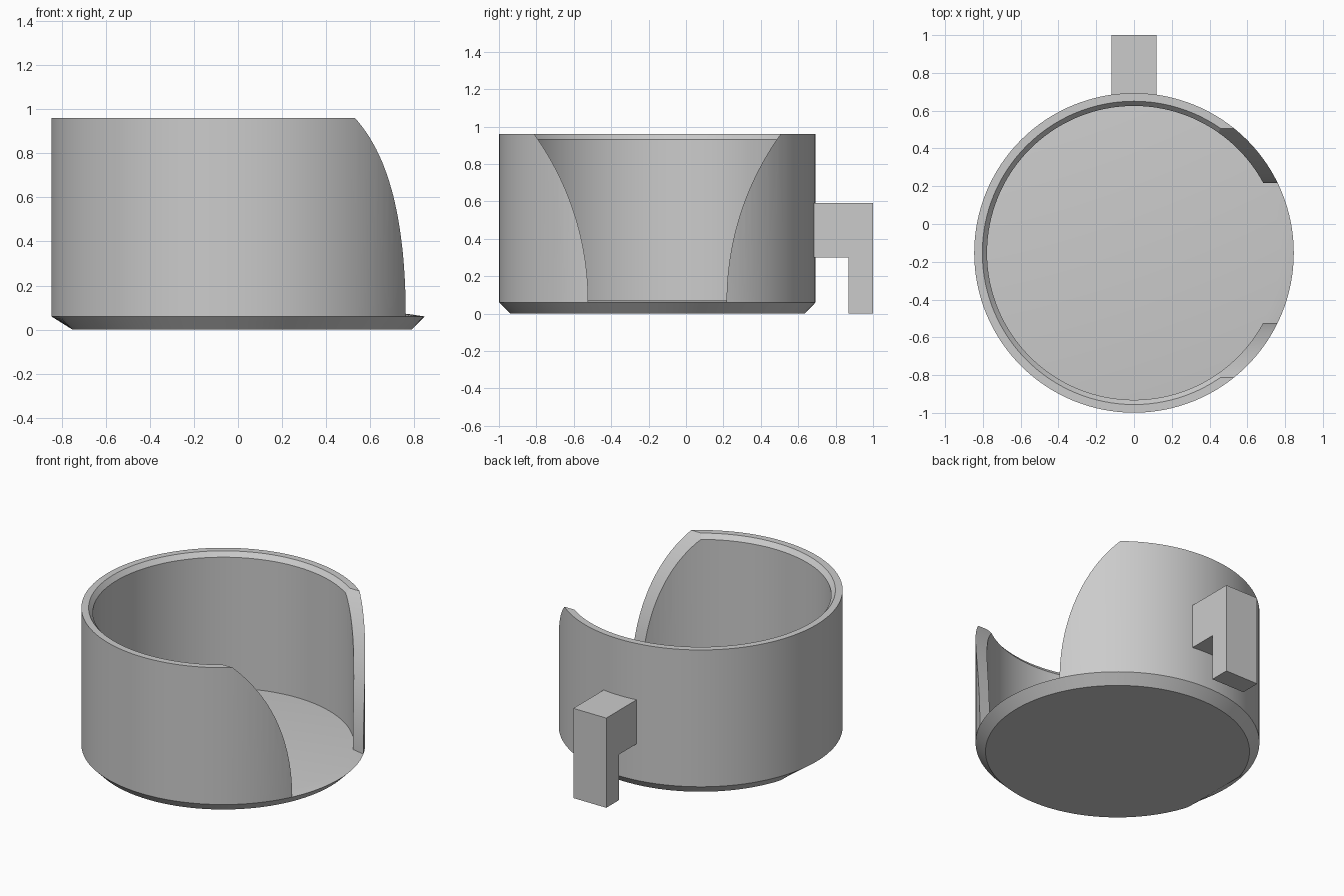
import bpy, bmesh
from math import sin, cos, tau, radians

cube = bpy.data.objects.get("Cube")
if cube:
    bpy.data.objects.remove(cube, do_unlink=True)

CY = -0.153          # centre of the cup along y
R_OUT, R_IN = 0.846, 0.778
SIDES = 128

grey = bpy.data.materials.new("light_grey")
grey.use_nodes = True
grey.diffuse_color = (0.6, 0.6, 0.6, 1)
grey.node_tree.nodes["Principled BSDF"].inputs["Base Color"].default_value = (0.6, 0.6, 0.6, 1)


def finish(name, bm):
    bmesh.ops.recalc_face_normals(bm, faces=bm.faces)
    mesh = bpy.data.meshes.new(name)
    bm.to_mesh(mesh)
    bm.free()
    mesh.materials.append(grey)
    obj = bpy.data.objects.new(name, mesh)
    bpy.context.collection.objects.link(obj)
    return obj


def lathe(name, profile, closed):
    """Spin (radius, z) points; a closed profile makes a ring, an open one gets end caps."""
    bm = bmesh.new()
    rings = [[bm.verts.new((r * cos(tau * i / SIDES), CY + r * sin(tau * i / SIDES), z))
              for i in range(SIDES)] for r, z in profile]
    pairs = list(zip(rings, rings[1:]))
    if closed:
        pairs.append((rings[-1], rings[0]))
    else:
        bm.faces.new(rings[0])
        bm.faces.new(rings[-1])
    for a, b in pairs:
        for i in range(SIDES):
            j = (i + 1) % SIDES
            bm.faces.new((a[i], a[j], b[j], b[i]))
    return finish(name, bm)


def prism(name, outline, axis, start, end):
    """Extrude a (y, z) outline along x between start and end."""
    bm = bmesh.new()
    face = bm.faces.new([bm.verts.new((start, y, z)) for y, z in outline])
    new = bmesh.ops.extrude_face_region(bm, geom=[face])["geom"]
    bmesh.ops.translate(bm, vec=(end - start, 0, 0),
                        verts=[v for v in new if isinstance(v, bmesh.types.BMVert)])
    return finish(name, bm)


def smooth(obj):
    bpy.ops.object.select_all(action='DESELECT')
    obj.select_set(True)
    bpy.context.view_layer.objects.active = obj
    bpy.ops.object.shade_smooth_by_angle(angle=radians(20))


# Base with a chamfered underside, flattened on one side
base = lathe("base", [(0.787, 0), (R_OUT, 0.06), (R_IN, 0.07)], False)
for v in base.data.vertices:
    if v.co.z < 0.01:
        v.co.x = max(v.co.x, -0.75)
smooth(base)

# Wall ring with a bevelled inner lip
wall = lathe("wall", [(R_OUT, 0.06), (R_OUT, 0.96), (0.803, 0.96),
                      (R_IN, 0.93), (R_IN, 0.055)], True)

# Flared opening cut through the +x side
ARC = 1.53
side = [(0.37, -0.1)]
for k in range(33):
    t = 0.72 * k / 32
    side.append((0.37 + ARC * (1 - cos(t)), 0.065 + ARC * sin(t)))
outline = [(CY + h, z) for h, z in side] + [(CY - h, z) for h, z in reversed(side)]
cutter = prism("opening_cutter", outline, 'X', 0.1, 1.2)
cutter.hide_render = True

cut = wall.modifiers.new("opening", 'BOOLEAN')
cut.operation = 'DIFFERENCE'
cut.solver = 'EXACT'
cut.object = cutter
bpy.context.view_layer.objects.active = wall
bpy.ops.object.modifier_apply(modifier=cut.name)
bpy.data.objects.remove(cutter, do_unlink=True)
smooth(wall)

# Hook on the back
prism("hook", [(0.65, 0.3), (0.87, 0.3), (0.87, 0), (1, 0), (1, 0.59), (0.65, 0.59)],
      'X', -0.12, 0.12)
